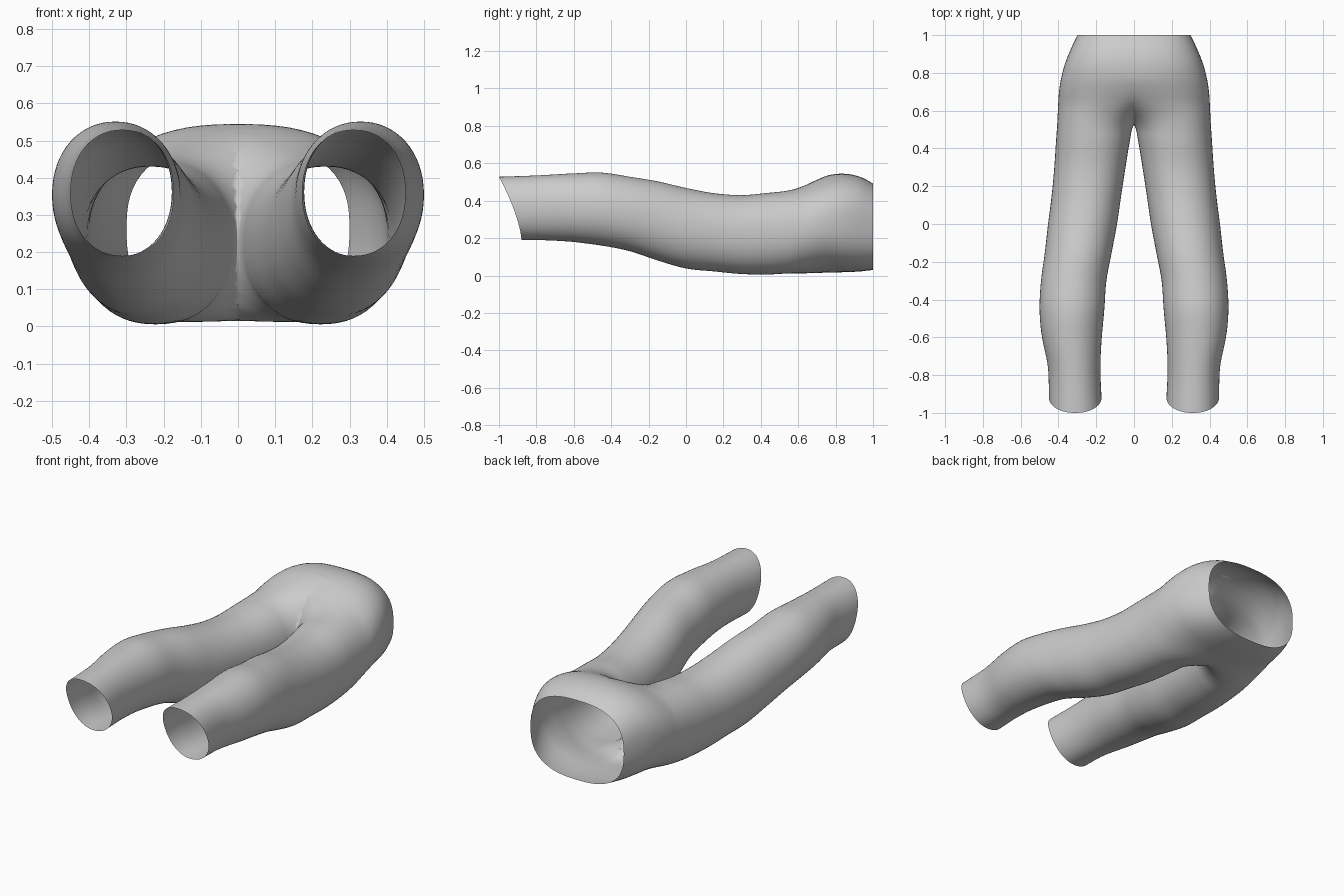
import bpy, bmesh, math

if "Cube" in bpy.data.objects:
    bpy.data.objects.remove(bpy.data.objects["Cube"])

# Stations along one leg up to the waist:
# y, inner x, outer x, bottom z, top z, squareness
STATIONS = [
    (-1.00, .172, .450, .190, .528, 2.15),
    (-.80, .178, .456, .188, .535, 2.1),
    (-.60, .170, .488, .178, .546, 2.1),
    (-.45, .157, .500, .160, .550, 2.1),
    (-.30, .146, .492, .130, .528, 2.1),
    (-.15, .118, .472, .080, .503, 2.1),
    (.00, .090, .455, .038, .468, 2.1),
    (.15, .068, .436, .022, .440, 2.15),
    (.30, .045, .422, .008, .430, 2.2),
    (.45, .020, .412, .006, .443, 2.2),
    (.52, .003, .407, .010, .450, 2.2),
    (.58, -.050, .404, .012, .462, 2.2),
    (.64, -.160, .401, .012, .484, 2.2),
    (.70, -.290, .397, .014, .512, 2.3),
    (.77, -.380, .386, .016, .538, 2.4),
    (.85, -.365, .365, .018, .544, 2.5),
    (.93, -.333, .333, .022, .528, 2.6),
    (1.00, -.300, .300, .030, .492, 2.6),
]
RING = 64
STEPS = 100


def station_at(y):
    """Smooth (cubic Hermite) interpolation of the station table."""
    last = len(STATIONS) - 1
    i = max(k for k in range(last) if STATIONS[k][0] <= y + 1e-9)
    a, b = STATIONS[i], STATIONS[i + 1]
    p, n = STATIONS[max(i - 1, 0)], STATIONS[min(i + 2, last)]
    h = b[0] - a[0]
    t = (y - a[0]) / h
    out = []
    for c in range(1, 6):
        ma = (b[c] - p[c]) / (b[0] - p[0]) * h
        mb = (n[c] - a[c]) / (n[0] - a[0]) * h
        out.append((2*t**3 - 3*t**2 + 1) * a[c] + (t**3 - 2*t**2 + t) * ma
                   + (3*t**2 - 2*t**3) * b[c] + (t**3 - t**2) * mb)
    return out


def spow(v, e):
    return math.copysign(abs(v) ** e, v)


def make_ring(bm, y):
    x0, x1, z0, z1, n = station_at(y)
    cut = .12 * max(0, (-.55 - y) / .45)      # slanted hem
    verts = []
    for k in range(RING):
        a = 2 * math.pi * k / RING
        u, v = spow(math.cos(a), 2 / n), spow(math.sin(a), 2 / n)
        h = min(max((v + 1) / 2, 0), 1)
        verts.append(bm.verts.new(((x0 + x1) / 2 + u * (x1 - x0) / 2,
                                   y + cut * (1 - h ** 1.5),
                                   (z0 + z1) / 2 + v * (z1 - z0) / 2)))
    return verts


# Trousers: loft one leg and hip, trim at the centre seam, mirror
bm = bmesh.new()
rings = [make_ring(bm, -1 + 2 * i / STEPS) for i in range(STEPS + 1)]
for a, b in zip(rings, rings[1:]):
    for k in range(RING):
        j = (k + 1) % RING
        bm.faces.new((a[k], b[k], b[j], a[j]))
bmesh.ops.bisect_plane(bm, geom=bm.verts[:] + bm.edges[:] + bm.faces[:],
                       plane_co=(0, 0, 0), plane_no=(1, 0, 0),
                       dist=1e-5, clear_inner=True)
bmesh.ops.recalc_face_normals(bm, faces=bm.faces[:])
# an open tube: make sure normals face away from the leg axis
side = max(bm.faces, key=lambda f: f.calc_center_median().x)
if side.normal.x < 0:
    bmesh.ops.reverse_faces(bm, faces=bm.faces[:])

mesh = bpy.data.meshes.new("trousers")
bm.to_mesh(mesh)
bm.free()
trousers = bpy.data.objects.new("trousers", mesh)
bpy.context.collection.objects.link(trousers)
mirror = trousers.modifiers.new("mirror", 'MIRROR')
mirror.use_clip = True
mirror.merge_threshold = .001
mesh.polygons.foreach_set("use_smooth", [True] * len(mesh.polygons))
